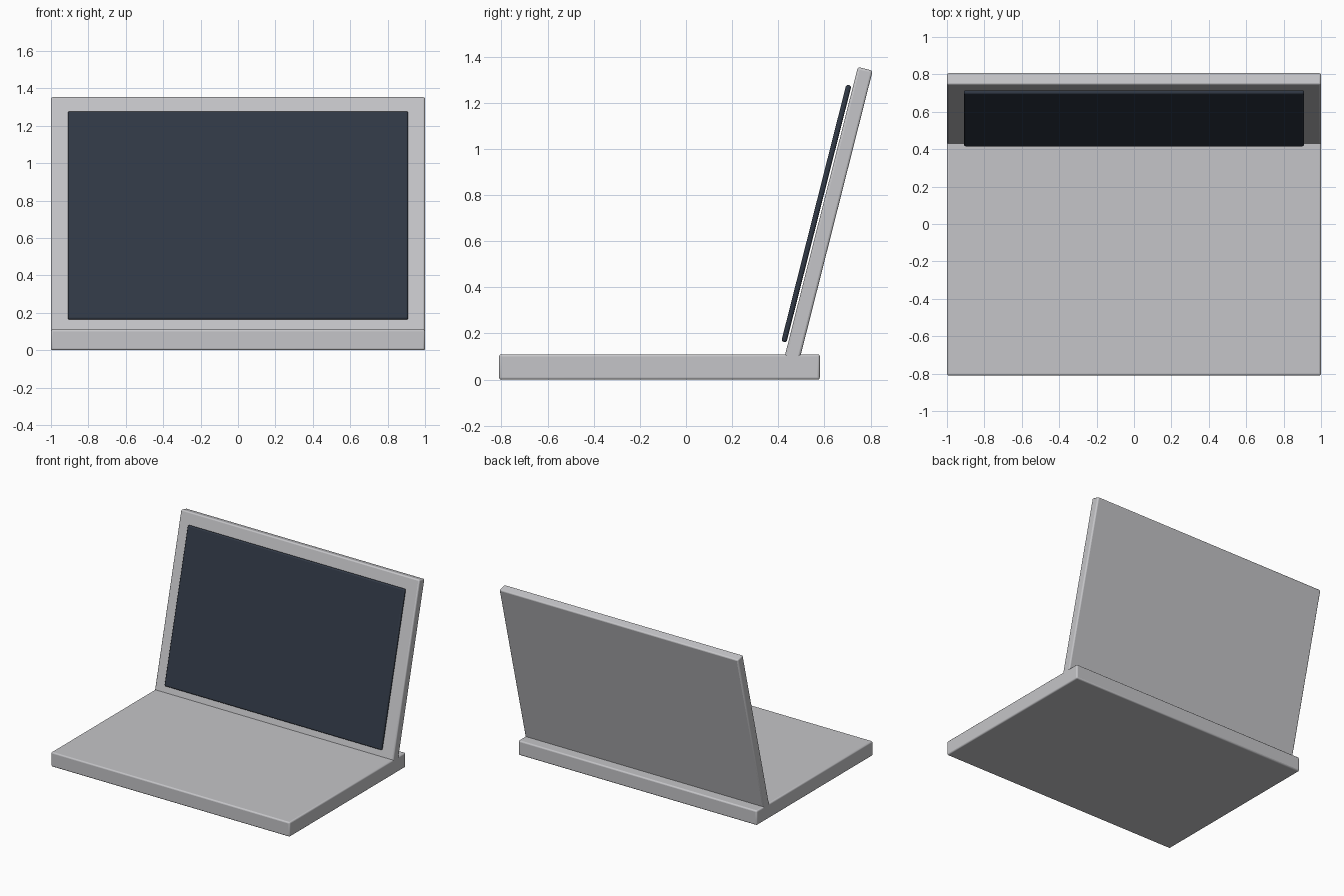
import bpy
import math

default = bpy.data.objects.get("Cube")
if default:
    bpy.data.objects.remove(default, do_unlink=True)


def material(name, rgb):
    m = bpy.data.materials.new(name)
    m.use_nodes = True
    color = (*rgb, 1)
    m.diffuse_color = color
    m.node_tree.nodes["Principled BSDF"].inputs["Base Color"].default_value = color
    return m


def slab(name, size, center, mat, bevel, tilt=0):
    """Rounded box, leaned back around x by tilt."""
    bpy.ops.mesh.primitive_cube_add(size=1, location=center)
    ob = bpy.context.object
    ob.name = name
    ob.scale = size
    bpy.ops.object.transform_apply(location=False, rotation=False, scale=True)
    ob.rotation_euler.x = -tilt
    ob.data.materials.append(mat)
    mod = ob.modifiers.new("soft_edges", 'BEVEL')
    mod.width = bevel
    mod.segments = 3
    bpy.ops.object.shade_smooth_by_angle(angle=math.radians(35))
    return ob


silver = material("silver_grey", (0.56, 0.56, 0.58))
glass = material("dark_blue_glass", (0.03, 0.04, 0.06))
lean = math.radians(14.2)

# Base, its top plain
slab("base", (2, 1.39, 0.11), (0, -0.115, 0.055), silver, 0.01)

# Lid, its foot sunk into the base
top_y, top_z, length = 0.777, 1.347, 1.335
slab("lid", (2, 0.066, length),
     (0, top_y - math.sin(lean) * length / 2, top_z - math.cos(lean) * length / 2),
     silver, 0.01, lean)

# Screen panel floating just before the lid
slab("screen", (1.82, 0.023, 1.148), (0, 0.565, 0.72), glass, 0.01, lean)
